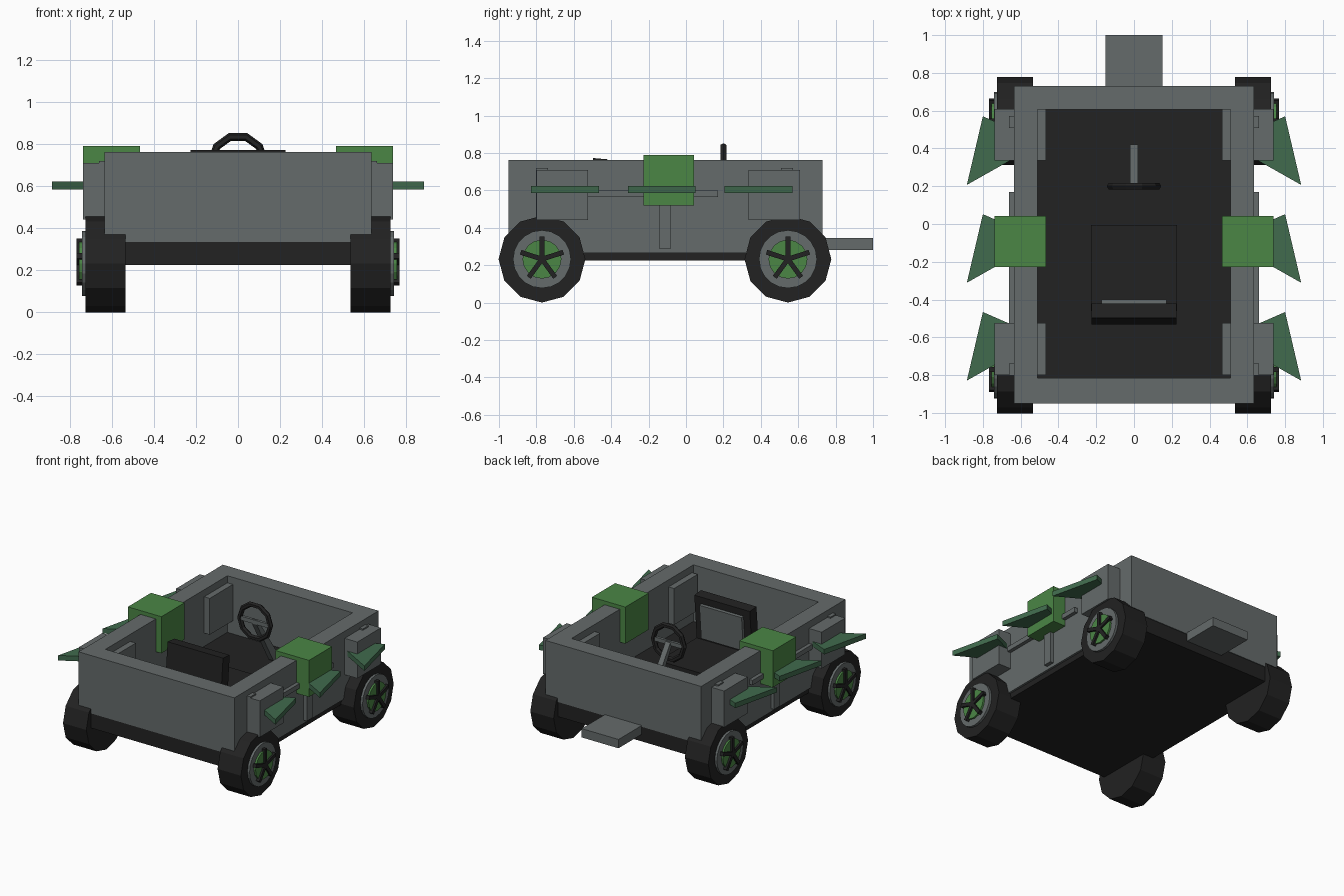
import bpy, bmesh, math
from mathutils import Vector

if "Cube" in bpy.data.objects:
    bpy.data.objects.remove(bpy.data.objects["Cube"])


def material(name, rgb):
    m = bpy.data.materials.new(name)
    m.diffuse_color = (*rgb, 1)
    m.use_nodes = True
    m.node_tree.nodes["Principled BSDF"].inputs["Base Color"].default_value = m.diffuse_color
    return m


GRAY = material("steel gray", (0.13, 0.147, 0.147))
BLACK = material("rubber black", (0.016, 0.016, 0.016))
GREEN = material("bright green", (0.07, 0.24, 0.06))
DARK_GREEN = material("dark green", (0.052, 0.145, 0.075))


def finish(name, bm, mat):
    bmesh.ops.recalc_face_normals(bm, faces=bm.faces)
    me = bpy.data.meshes.new(name)
    bm.to_mesh(me)
    bm.free()
    me.materials.append(mat)
    ob = bpy.data.objects.new(name, me)
    bpy.context.collection.objects.link(ob)
    return ob


def box(name, x, y, z, mat):
    """Box from (min, max) ranges; its origin is at its centre."""
    bm = bmesh.new()
    bmesh.ops.create_cube(bm, size=1)
    size = [r[1] - r[0] for r in (x, y, z)]
    bmesh.ops.scale(bm, vec=size, verts=bm.verts)
    ob = finish(name, bm, mat)
    ob.location = [(r[0] + r[1]) / 2 for r in (x, y, z)]
    return ob


def sides(name, x, y, z, mat):
    """The same box on the right and the left."""
    box("right_" + name, x, y, z, mat)
    box("left_" + name, (-x[1], -x[0]), y, z, mat)


def prism(name, points, axis, lo, hi, mat):
    """Extrude a flat outline along the x or z axis."""
    bm = bmesh.new()
    place = (lambda p, h: (h, *p)) if axis == "x" else (lambda p, h: (*p, h))
    face = bm.faces.new([bm.verts.new(place(p, lo)) for p in points])
    out = bmesh.ops.extrude_face_region(bm, geom=[face])
    move = (hi - lo, 0, 0) if axis == "x" else (0, 0, hi - lo)
    bmesh.ops.translate(bm, vec=move, verts=[v for v in out["geom"] if isinstance(v, bmesh.types.BMVert)])
    return finish(name, bm, mat)


def circle(cy, cz, r, n, start=0):
    return [(cy + r * math.cos(start + 2 * math.pi * i / n),
             cz + r * math.sin(start + 2 * math.pi * i / n)) for i in range(n)]


# Chassis and open body
box("chassis", (-0.62, 0.62), (-0.945, 0.725), (0.225, 0.345), BLACK)
box("front_wall", (-0.635, 0.635), (-0.95, -0.815), (0.335, 0.762), GRAY)
box("back_wall", (-0.635, 0.635), (0.605, 0.73), (0.335, 0.762), GRAY)
sides("side_wall", (0.51, 0.635), (-0.815, 0.605), (0.265, 0.762), GRAY)
box("rear_step", (-0.15, 0.15), (0.73, 1.0), (0.28, 0.345), GRAY)

# Blocks through the side walls
for end, y in (("front", (-0.80, -0.525)), ("back", (0.335, 0.61))):
    sides(end + "_side_block", (0.465, 0.738), y, (0.442, 0.71), GRAY)
sides("middle_block", (0.465, 0.738), (-0.228, 0.042), (0.52, 0.79), GREEN)

# Ribs and rails on the outer walls
sides("side_rail", (0.63, 0.662), (-0.80, 0.17), (0.565, 0.60), GRAY)
for label, y, top in (("front", -0.77, 0.72), ("middle", -0.112, 0.60), ("back", 0.54, 0.72)):
    sides(label + "_rib", (0.63, 0.662), (y - 0.032, y + 0.032), (0.29, top), GRAY)

# Swept fins
for label, y in (("back", 0.0), ("middle", -0.518), ("front", -1.036)):
    for side, s in (("right", 1), ("left", -1)):
        fin = [(0.80, 0.57), (0.885, 0.207), (0.64, 0.345), (0.64, 0.50)]
        prism(f"{side}_{label}_fin", [(s * px, py + y) for px, py in fin],
              "z", 0.585, 0.622, DARK_GREEN)

# Wheels: tyre, rim, hub disc and five spokes
for end, cy in (("front", -0.77), ("back", 0.545)):
    for side, s in (("right", 1), ("left", -1)):
        tag, cz = f"{side}_{end}_", 0.232
        prism(tag + "tyre", circle(cy, cz, 0.232, 12), "x", s * 0.535, s * 0.725, BLACK)
        prism(tag + "rim", circle(cy, cz, 0.155, 20), "x", s * 0.70, s * 0.742, GRAY)
        prism(tag + "hub_disc", circle(cy, cz, 0.104, 16), "x", s * 0.72, s * 0.755, GREEN)
        star = []
        for i in range(5):
            a = math.pi / 2 + i * 2 * math.pi / 5
            u, v = Vector((math.cos(a), math.sin(a))), Vector((-math.sin(a), math.cos(a)))
            c, w = Vector((cy, cz)), 0.013
            inner = w / math.tan(math.pi / 5)
            star += [c + u * 0.12 - v * w, c + u * 0.12 + v * w, c + u * inner + v * w]
        prism(tag + "spokes", star, "x", s * 0.74, s * 0.768, BLACK)

# Seat with a slightly forward-leaning back
box("seat_cushion", (-0.228, 0.228), (-0.46, -0.005), (0.34, 0.44), BLACK)
back = box("seat_back", (-0.226, 0.226), (-0.515, -0.437), (0.37, 0.77), BLACK)
pad = box("seat_back_pad", (-0.172, 0.172), (-0.45, -0.412), (0.46, 0.715), GRAY)
for ob in (back, pad):
    ob.rotation_euler.x = math.radians(-5)

# Steering wheel ring, crossbar and column
bpy.ops.mesh.primitive_torus_add(major_segments=10, minor_segments=6, major_radius=0.125,
                                 minor_radius=0.019, location=(0, 0.2, 0.715),
                                 rotation=(math.pi / 2, 0, 0))
ring = bpy.context.object
ring.name = "steering_wheel"
ring.data.materials.append(BLACK)
# turn the ring so that a flat lies on top
ring.rotation_euler.y = math.radians(0)
box("steering_crossbar", (-0.115, 0.115), (0.19, 0.21), (0.70, 0.73), GRAY)
prism("steering_column", [(0.20, 0.735), (0.42, 0.42), (0.42, 0.36), (0.385, 0.36), (0.19, 0.70)],
      "x", -0.02, 0.02, GRAY)
